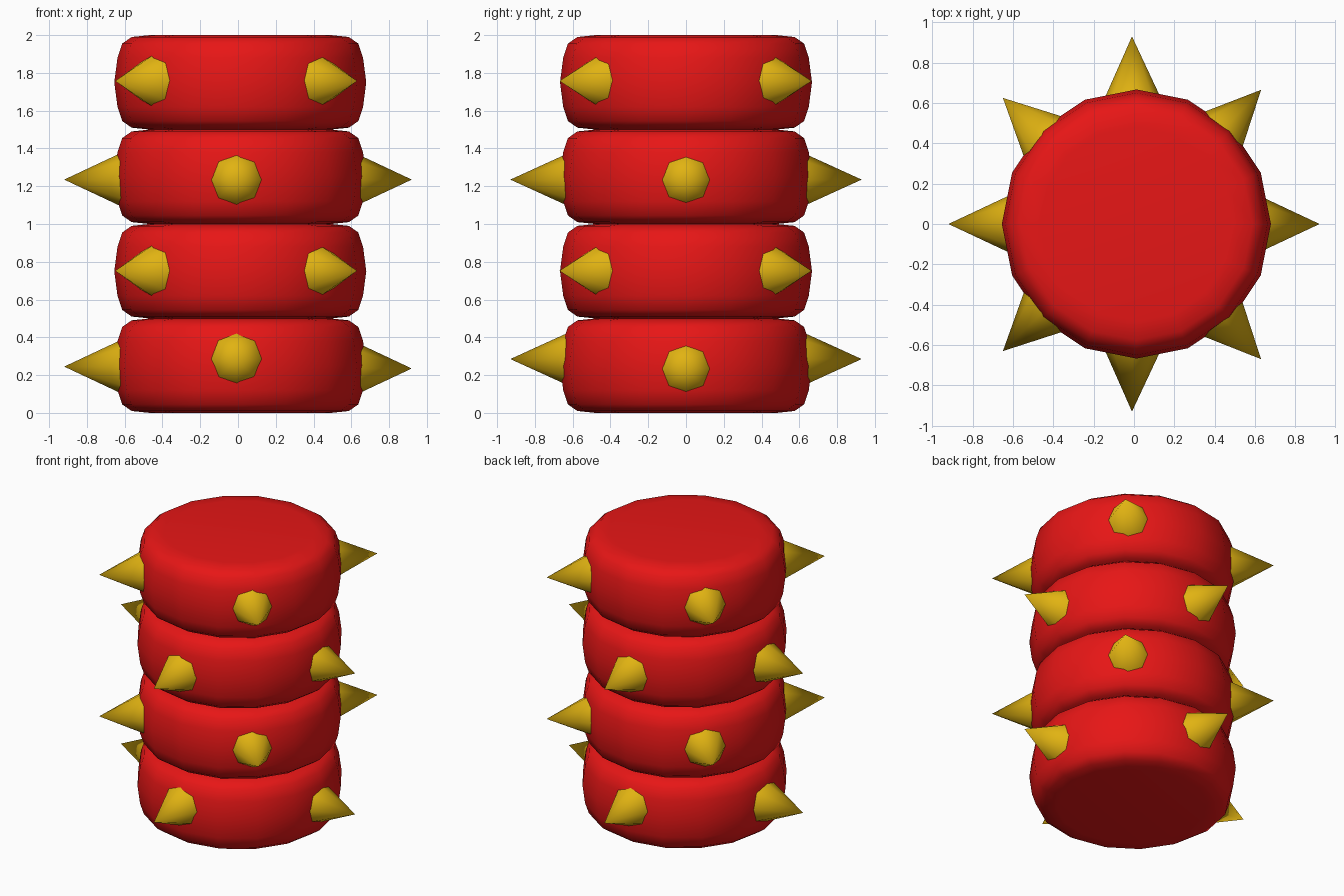
import bpy, bmesh, math
from mathutils import Vector

if "Cube" in bpy.data.objects:
    bpy.data.objects.remove(bpy.data.objects["Cube"])


def material(name, rgb):
    m = bpy.data.materials.new(name)
    m.diffuse_color = (*rgb, 1)
    m.use_nodes = True
    m.node_tree.nodes["Principled BSDF"].inputs["Base Color"].default_value = m.diffuse_color
    return m


RED = material("red", (0.8, 0.008, 0.008))
GOLD = material("gold", (0.75, 0.45, 0.006))


def finish(bm, name, mat):
    bmesh.ops.recalc_face_normals(bm, faces=bm.faces)
    me = bpy.data.meshes.new(name)
    bm.to_mesh(me)
    bm.free()
    me.materials.append(mat)
    me.shade_smooth()
    ob = bpy.data.objects.new(name, me)
    bpy.context.collection.objects.link(ob)
    return ob


def drum(name, z):
    # rounded 16-sided segment, half profile mirrored about mid height
    half = [(0.48, 0.0), (0.575, 0.01), (0.625, 0.045), (0.65, 0.12)]
    prof = half + [(0.667, 0.25)] + [(r, 0.5 - h) for r, h in reversed(half)]
    bm = bmesh.new()
    n = 16
    rings = [[bm.verts.new((r * math.cos(math.tau * i / n),
                            r * math.sin(math.tau * i / n), h))
              for i in range(n)] for r, h in prof]
    for a, b in zip(rings, rings[1:]):
        for i in range(n):
            j = (i + 1) % n
            bm.faces.new((a[i], a[j], b[j], b[i]))
    bm.faces.new(rings[0])
    bm.faces.new(rings[-1])
    finish(bm, name, RED).location = (0.012, 0, z)


def spike(name, tip, z):
    # 8-sided cone pointing outwards, base sunk into the drum
    d = Vector((tip[0], tip[1], 0))
    length = d.length - 0.59
    bm = bmesh.new()
    bmesh.ops.create_cone(bm, cap_ends=True, segments=8, radius1=0.155,
                          radius2=0, depth=length)
    bmesh.ops.remove_doubles(bm, verts=bm.verts, dist=1e-5)
    ob = finish(bm, name, GOLD)
    ob.rotation_euler = d.to_track_quat('Z', 'Y').to_euler()
    ob.location = d.normalized() * (0.59 + length / 2) + Vector((0, 0, z))
    bpy.context.view_layer.objects.active = ob
    ob.select_set(True)
    bpy.ops.object.shade_smooth_by_angle(angle=math.radians(60))
    ob.select_set(False)


# stacked body segments
for k in range(4):
    drum(f"body_segment_{k + 1}", 0.5 * k)

# alternating rows of spikes: straight, diagonal, straight, diagonal
straight = {"right": (0.92, 0), "back": (-0.01, 0.93),
            "left": (-0.92, 0), "front": (-0.01, -0.93)}
diagonal = {"back_right": (0.63, 0.665), "back_left": (-0.65, 0.625),
            "front_left": (-0.65, -0.63), "front_right": (0.63, -0.67)}
lower_z = {"right": 0.235, "left": 0.245, "front": 0.285, "back": 0.285}
for side, tip in straight.items():
    spike(f"spike_1_{side}", tip, lower_z[side])
    spike(f"spike_3_{side}", tip, 1.235)
for side, tip in diagonal.items():
    spike(f"spike_2_{side}", tip, 0.752)
    spike(f"spike_4_{side}", tip, 1.757)
